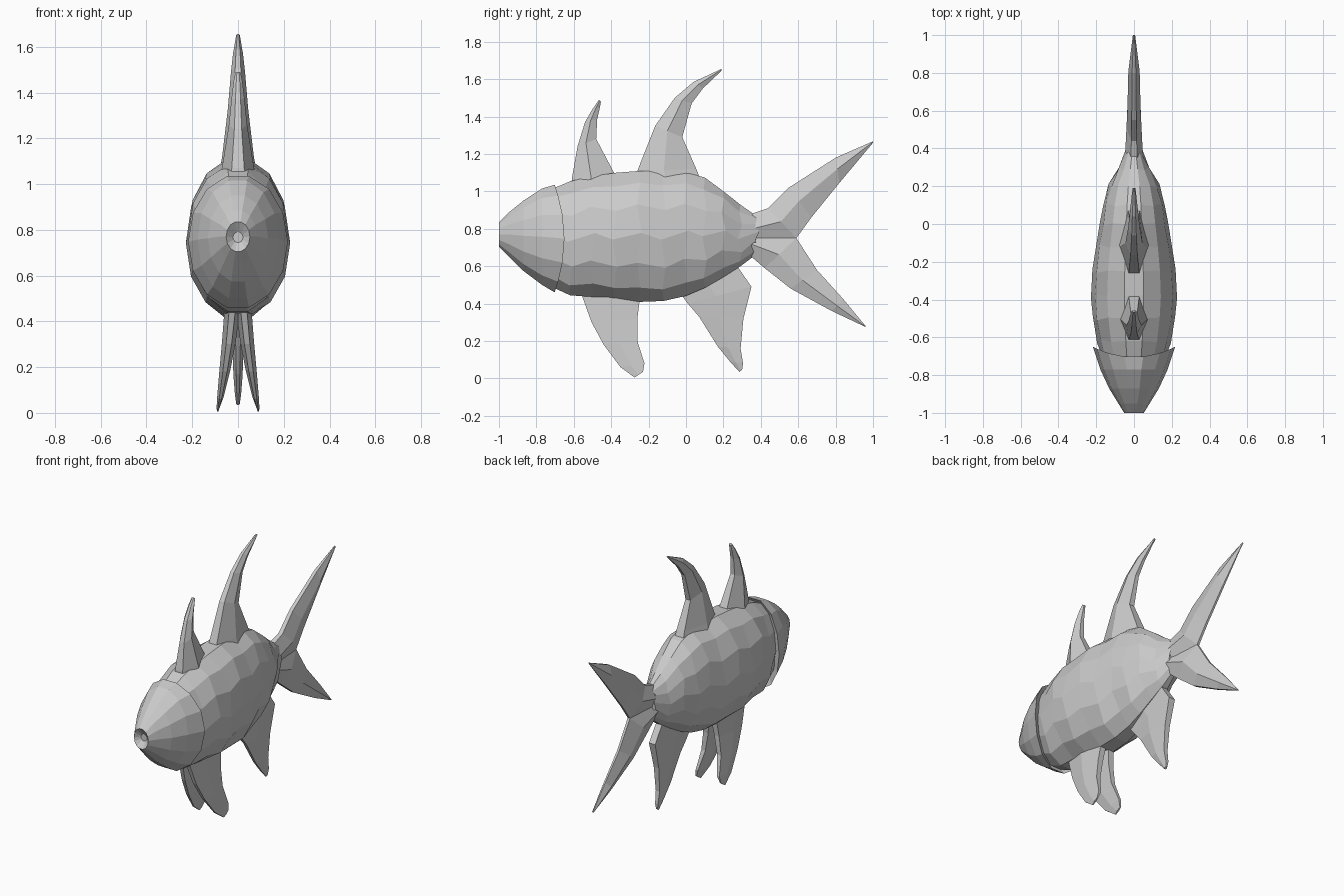
import bpy, bmesh
from math import sin, cos, pi, radians

SIDES = 14


def loft(name, rings):
    """Skin a list of equal-length closed rings and cap both ends."""
    bm = bmesh.new()
    vr = [[bm.verts.new(p) for p in r] for r in rings]
    n = len(rings[0])
    for a, b in zip(vr, vr[1:]):
        for i in range(n):
            j = (i + 1) % n
            bm.faces.new((a[i], a[j], b[j], b[i]))
    bm.faces.new(vr[0][::-1])
    bm.faces.new(vr[-1])
    bmesh.ops.recalc_face_normals(bm, faces=bm.faces)
    me = bpy.data.meshes.new(name)
    bm.to_mesh(me)
    bm.free()
    ob = bpy.data.objects.new(name, me)
    bpy.context.collection.objects.link(ob)
    return ob


def oval(y, bottom, top, half, zig=0, bow=0):
    """Elliptical section; zig shifts the flanks up/down, bow pulls top and bottom forward."""
    c, h = (bottom + top) / 2, (top - bottom) / 2
    ring = []
    for i in range(SIDES):
        a = pi / 2 + 2 * pi * (i + 0.5) / SIDES
        side = cos(a) ** 2
        s = zig * (1 if i % 2 == (i < SIDES // 2) else -1)
        z = c + h * sin(a) / cos(pi / SIDES) + zig * side
        ring.append((half * cos(a), y - bow * sin(a) ** 2 + 0.6 * s * side, z))
    return ring


def fin(name, rows, lead=0.4, trail=0.4):
    """Fin from rows of (lead y, z, trail y, z, half thickness, x offset)."""
    rings = []
    for y0, z0, y1, z1, w, x in rows:
        def pt(t, dx):
            return (x + dx, y0 + (y1 - y0) * t, z0 + (z1 - z0) * t)
        rings.append([pt(0, -w * lead), pt(0.45, -w), pt(1, -w * trail),
                      pt(1, w * trail), pt(0.45, w), pt(0, w * lead)])
    return loft(name, rings)


# Faceted trunk, with alternating sections giving the scale zigzag
trunk = [(-0.72, .49, 1.01, .165), (-0.62, .445, 1.055, .195), (-0.50, .435, 1.08, .218),
         (-0.38, .425, 1.10, .228), (-0.25, .408, 1.108, .22), (-0.12, .415, 1.108, .203),
         (0.00, .44, 1.10, .18), (0.10, .485, 1.075, .165), (0.20, .54, 1.00, .135),
         (0.29, .60, .93, .088), (0.38, .665, .865, .045)]
loft("body", [oval(y, b, t, w, 0.02 * (-1) ** i) for i, (y, b, t, w) in enumerate(trunk)])

# Head with hollow mouth and flared gill edge
loft("head", [oval(-0.97, .745, .79, .022), oval(-1.0, .705, .835, .052),
              oval(-0.95, .655, .885, .083), oval(-0.87, .575, .95, .132),
              oval(-0.77, .50, 1.015, .178), oval(-0.65, .46, 1.035, .218, 0, 0.055),
              oval(-0.67, .50, 1.0, .18, 0, 0.055)])

# Dorsal fins
fin("front_dorsal_fin", [
    (-.615, 1.00, -.36, 1.04, .08, 0), (-.61, 1.07, -.385, 1.10, .068, 0),
    (-.58, 1.24, -.48, 1.28, .04, 0), (-.54, 1.37, -.475, 1.385, .028, 0),
    (-.50, 1.44, -.46, 1.45, .02, 0), (-.465, 1.49, -.455, 1.48, .012, 0)])
fin("rear_dorsal_fin", [
    (-.265, 1.04, .09, 1.03, .085, 0), (-.26, 1.11, .055, 1.12, .07, 0),
    (-.165, 1.35, -.02, 1.29, .045, 0), (-.06, 1.50, .03, 1.47, .031, 0),
    (.04, 1.585, .09, 1.55, .022, 0), (.19, 1.655, .19, 1.645, .008, 0)])

# Forked tail
fin("upper_tail_lobe", [
    (.35, .88, .35, .70, .048, 0), (.44, .91, .59, .75, .04, 0),
    (.55, 1.02, .67, .86, .035, 0), (.80, 1.18, .82, 1.045, .03, 0),
    (1.0, 1.268, 1.0, 1.26, .006, 0)], 0.35, 0.2)
fin("lower_tail_lobe", [
    (.35, .65, .35, .80, .048, 0), (.42, .59, .59, .75, .04, 0),
    (.56, .48, .70, .58, .035, 0), (.78, .36, .84, .425, .025, 0),
    (.96, .275, .96, .28, .006, 0)], 0.35, 0.2)

# Splayed pair of pelvic fins
pelvic = fin("pelvic_fins", [
    (-.57, .48, -.24, .48, .035, .022), (-.505, .30, -.26, .32, .03, .040),
    (-.44, .18, -.26, .20, .024, .057), (-.35, .06, -.222, .08, .014, .077),
    (-.275, .005, -.23, .035, .006, .088)], 0.4, 0.6)
pelvic.modifiers.new("mirror", 'MIRROR').use_mirror_merge = False

# Anal fin
fin("anal_fin", [
    (-.05, .48, .26, .62, .03, 0), (.01, .40, .35, .49, .032, 0),
    (.07, .33, .307, .32, .026, 0), (.17, .17, .292, .16, .02, 0),
    (.235, .09, .305, .08, .014, 0), (.285, .035, .30, .045, .008, 0)], 0.4, 0.7)
